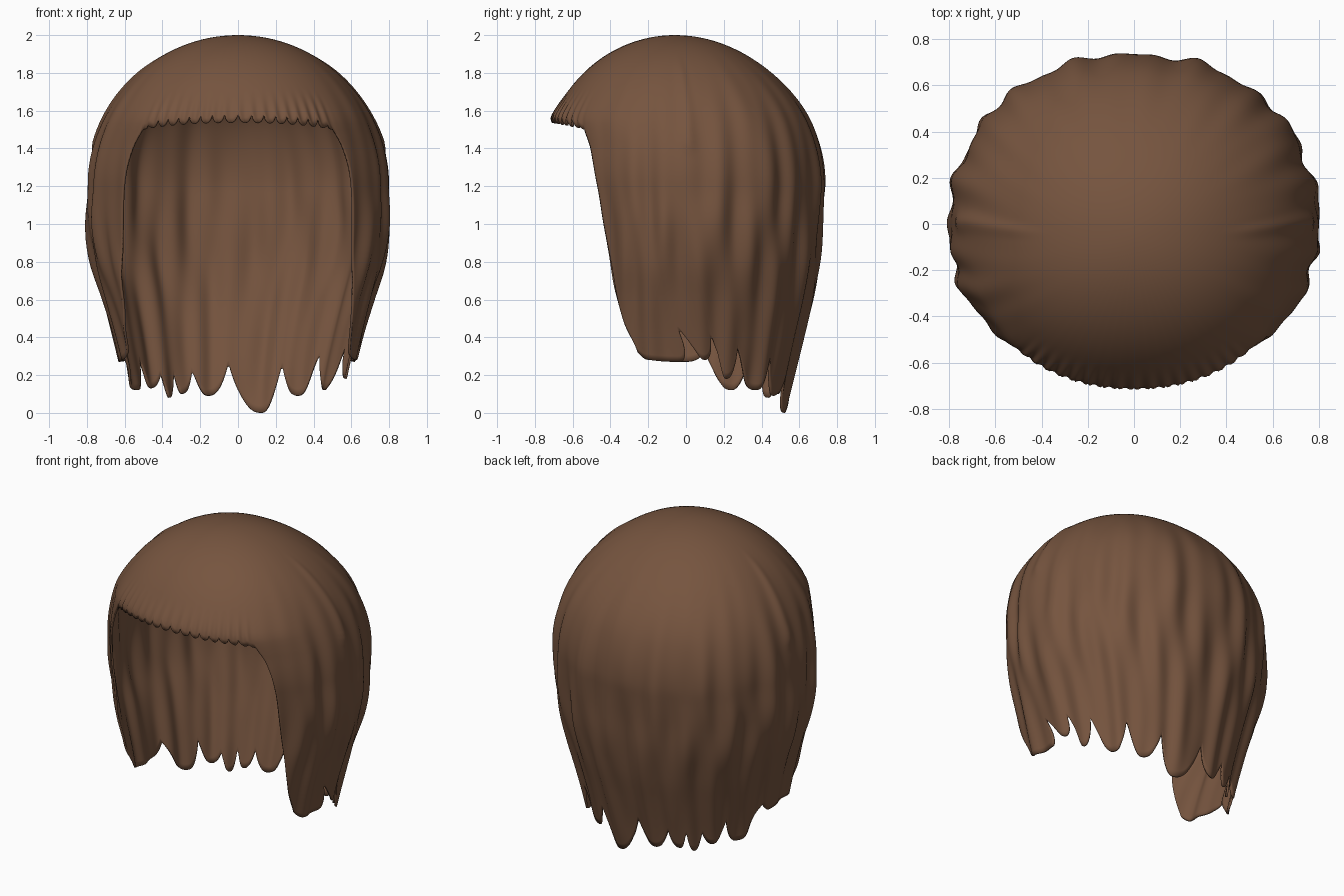
import bpy, bmesh
from math import sin, cos, pi, sqrt, radians, exp, copysign

if "Cube" in bpy.data.objects:
    bpy.data.objects.remove(bpy.data.objects["Cube"])

FRINGE = 42                 # half angle of the fringe, measured from the front
FRONT_N, BACK_N = 136, 300  # columns in the fringe and in the long hair
CAP_ROWS, LONG_ROWS = 28, 40
SEAM = 1.5                  # height where the long hair leaves the cap

# Profiles as (height, half width); the dome narrows them further above 1.2
SIDE = [(0, .58), (.2, .61), (.4, .655), (.6, .71), (.8, .77), (1, .80), (1.2, .795)]
BACK = [(0, .545), (.2, .59), (.4, .64), (.6, .69), (.8, .725), (1, .74), (1.2, .755)]
FACE = [(0, .62), (.4, .62), (.8, .60), (1, .61), (1.2, .65), (1.4, .69), (1.5, .74),
        (1.56, .775), (1.7, .76), (2, .73)]
# Angle of the face opening's edge by height
EDGE = [(0, 72), (.29, 70), (.5, 61), (.8, 52), (1, 48.5), (1.2, 48), (1.4, 45), (1.5, 42)]
# Lock tips and notches, as (angle from the back, height)
HEM = [(-112, .34), (-105, .28), (-90, .27), (-80, .33), (-66, .12), (-57, .28), (-49, .13),
       (-43, .2), (-38, .08), (-33, .22), (-29, .1), (-22, .22), (-14, .09), (-4, .26),
       (11, .0), (21, .25), (32, .09), (42, .31), (50, .12), (63, .35), (70, .18),
       (75, .42), (81, .28), (87, .46), (92, .27), (105, .28), (112, .34)]


def curve(points, v):
    """Smooth interpolation through a list of pairs."""
    v = min(max(v, points[0][0]), points[-1][0])
    last = len(points) - 1
    i = next(k for k in range(last) if v <= points[k + 1][0])

    def slope(k):
        a, b = points[max(k - 1, 0)], points[min(k + 1, last)]
        return (b[1] - a[1]) / (b[0] - a[0])
    (x0, y0), (x1, y1) = points[i], points[i + 1]
    h = x1 - x0
    t = (v - x0) / h
    return (y0 * (1 + 2 * t) * (1 - t) ** 2 + slope(i) * h * t * (1 - t) ** 2
            + y1 * t * t * (3 - 2 * t) + slope(i + 1) * h * t * t * (t - 1))


def smooth(a, b, v):
    t = min(max((v - a) / (b - a), 0), 1)
    return t * t * (3 - 2 * t)


def hem_height(phi):
    """Rounded tips and sharp notches."""
    for (a, za), (b, zb) in zip(HEM, HEM[1:]):
        if phi <= b:
            u = min(max((phi - a) / (b - a), 0), 1)
            return za + (zb - za) * u ** 2.5 if za < zb else zb + (za - zb) * (1 - u) ** 2.5
    return HEM[-1][1]


def fringe_height(p):
    """Arched fringe with a row of small teeth."""
    tooth = 1 - abs(sin(pi * p * 17 / (2 * FRINGE)))
    fade = 1 - smooth(FRINGE - 6, FRINGE, abs(p))
    return SEAM + .035 * (1 - (p / FRINGE) ** 2) + .045 * fade * tooth


def position(p, z):
    """Surface point at angle p (degrees, 0 is the front) and height z."""
    a = radians(p)
    dome = sqrt(max(0, 1 - ((z - 1.2) / .8) ** 2)) if z > 1.2 else 1
    rx = curve(SIDE, z) * dome
    ry = curve(BACK if cos(a) < 0 else FACE, z) * dome
    # strands that meander as they fall, calm near the crown and the fringe
    amount = smooth(2.0, 1.0, z) * smooth(25, 75, abs(p))
    wave = (.010 * sin(19 * a + 1.6 * sin(3.5 * z)) + .006 * sin(31 * a - 1.8 * sin(3 * z + 1))
            + .006 * sin(11 * a + 2 * z)) * amount
    wave += .006 * smooth(1.72, 1.55, z) * smooth(46, 36, abs(p)) * cos(pi * p * 17 / FRINGE)
    # raised ridge above each ear
    wave += .014 * exp(-((abs(p) - 92) / 2.5) ** 2) * smooth(1.36, 1.44, z) * smooth(1.92, 1.8, z)
    k = 1 + wave / .75

    def power(v):
        return copysign(abs(v) ** .93, v)
    middle = -.02 - .04 * smooth(1.5, 2, z)
    return (rx * k * power(sin(a)), middle - ry * k * power(cos(a)), z)


bm = bmesh.new()


def skin(rows, closed):
    n = len(rows[0])
    for upper, lower in zip(rows, rows[1:]):
        for j in range(n if closed else n - 1):
            k = (j + 1) % n
            bm.faces.new((upper[j], lower[j], lower[k], upper[k]))


# Column angles: fringe first, then round the back
front = [-FRINGE + 2 * FRINGE * j / FRONT_N for j in range(FRONT_N)]
span = 180 - FRINGE
back_phi = [span - 2 * span * j / BACK_N for j in range(BACK_N + 1)]


def from_back(phi):
    return 180 - phi if phi >= 0 else -180 - phi


# Cap and fringe
columns = [(p, fringe_height(p)) for p in front]
columns += [(from_back(phi), SEAM) for phi in back_phi[:-1]]
cap = []
for i in range(CAP_ROWS + 1):
    t = max(i / CAP_ROWS, .01)
    cap.append([bm.verts.new(position(p, 2 - (2 - low) * t ** 1.8)) for p, low in columns])
skin(cap, True)
bm.faces.new(cap[0])

# Long hair at the sides and back, hanging from the cap's lower ring
long_hair = [cap[-1][FRONT_N:] + [cap[-1][0]]]
for i in range(1, LONG_ROWS + 1):
    row = []
    for phi in back_phi:
        low = hem_height(phi * 111 / span)
        z = SEAM + (low - SEAM) * i / LONG_ROWS
        row.append(bm.verts.new(position(from_back(phi * (180 - curve(EDGE, z)) / span), z)))
    long_hair.append(row)
skin(long_hair, False)

mesh = bpy.data.meshes.new("hair")
bm.to_mesh(mesh)
bm.free()
hair = bpy.data.objects.new("hair", mesh)
bpy.context.collection.objects.link(hair)

# Brown material
brown = bpy.data.materials.new("warm brown")
brown.use_nodes = True
colour = (.18, .089, .049, 1)
brown.diffuse_color = colour
shader = next(n for n in brown.node_tree.nodes if n.type == "BSDF_PRINCIPLED")
shader.inputs["Base Color"].default_value = colour
shader.inputs["Roughness"].default_value = .7
mesh.materials.append(brown)

# Thin shell, thickened inwards, with soft shading
shell = hair.modifiers.new("thickness", "SOLIDIFY")
shell.thickness = .012
shell.offset = -1
bpy.context.view_layer.objects.active = hair
hair.select_set(True)
bpy.ops.object.shade_smooth_by_angle(angle=radians(50))
